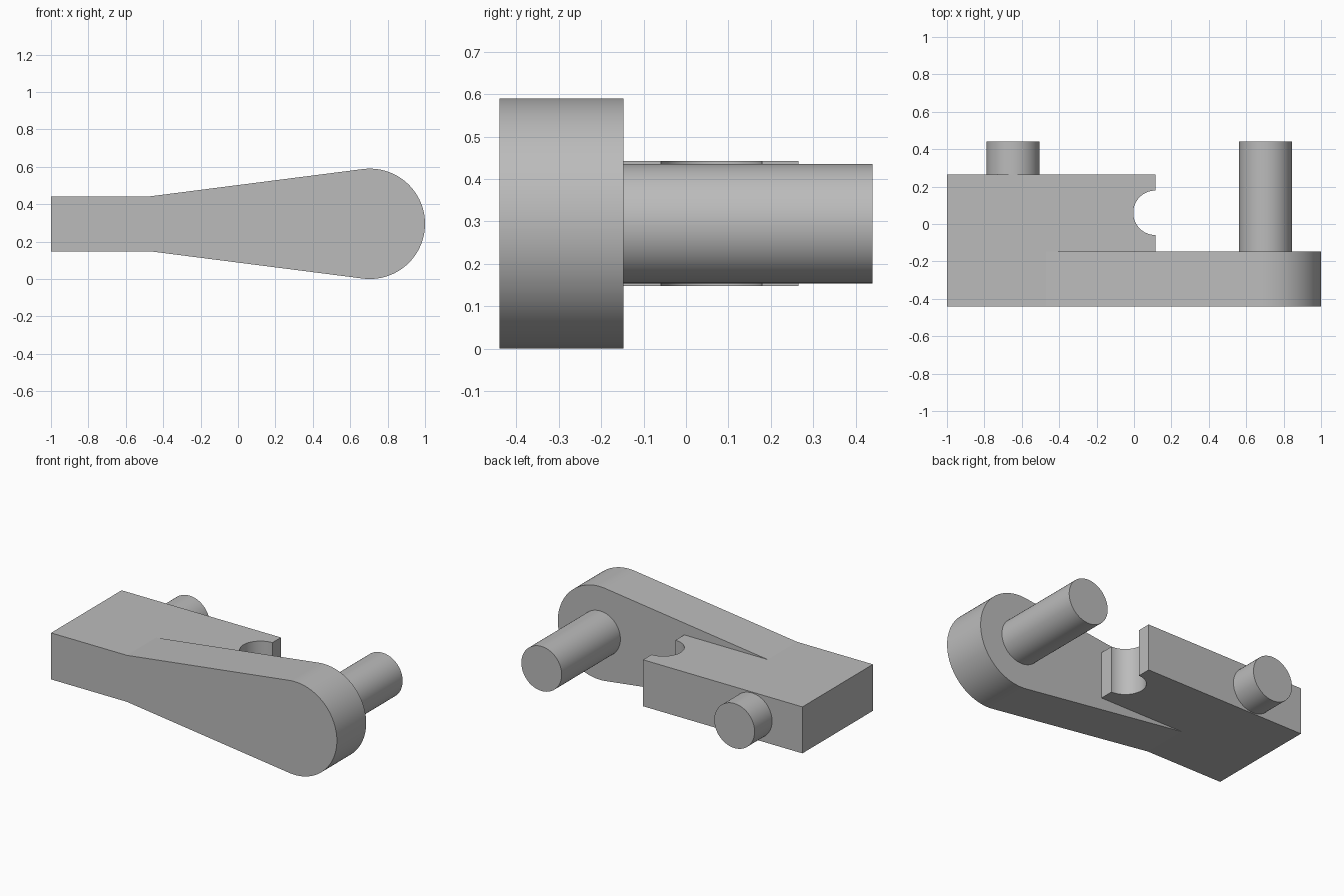
import bpy, bmesh, math
from mathutils import Vector

cube = bpy.data.objects.get("Cube")
if cube:
    bpy.data.objects.remove(cube, do_unlink=True)

grey = bpy.data.materials.new("plain grey")
grey.use_nodes = True
colour = (0.5, 0.5, 0.5, 1)
grey.diffuse_color = colour
grey.node_tree.nodes["Principled BSDF"].inputs["Base Color"].default_value = colour

MID = 0.295           # height of the centre line
HALF = 0.147          # half thickness of the block
FRONT, STEP, BACK, END = -0.44, -0.147, 0.265, 0.44


def arc(cx, cy, r, start, stop, steps):
    angles = [start + (stop - start) * i / steps for i in range(steps + 1)]
    return [(cx + r * math.cos(a), cy + r * math.sin(a)) for a in angles]


def extrude(name, outline, place, depth):
    """Extrude a flat outline; place maps its two coordinates into space."""
    bm = bmesh.new()
    face = bm.faces.new([bm.verts.new(place(*p)) for p in outline])
    new = bmesh.ops.extrude_face_region(bm, geom=[face])["geom"]
    verts = [v for v in new if isinstance(v, bmesh.types.BMVert)]
    bmesh.ops.translate(bm, vec=Vector(depth), verts=verts)
    bmesh.ops.recalc_face_normals(bm, faces=bm.faces)
    mesh = bpy.data.meshes.new(name)
    bm.to_mesh(mesh)
    bm.free()
    mesh.materials.append(grey)
    obj = bpy.data.objects.new(name, mesh)
    bpy.context.collection.objects.link(obj)
    return obj


def smooth(obj):
    bpy.ops.object.select_all(action="DESELECT")
    obj.select_set(True)
    bpy.context.view_layer.objects.active = obj
    bpy.ops.object.shade_smooth_by_angle(angle=math.radians(6))


# Lever arm: a straight shank widening tangentially into a round head
bend, head_x, head_r = -0.47, 0.705, 0.295
reach = head_x - bend
slope = math.asin(head_r / math.hypot(reach, HALF)) - math.atan2(HALF, reach)
tangent = math.pi / 2 + slope
outline = [(-1, MID + HALF), (-1, MID - HALF), (bend, MID - HALF)]
outline += arc(head_x, MID, head_r, -tangent, tangent, 52)
outline.append((bend, MID + HALF))
arm = extrude("lever_arm", outline, lambda x, z: (x, FRONT, z), (0, STEP - FRONT, 0))

# Side block with a half-round notch in its end
side_x = 0.115
outline = [(-1, BACK), (-1, STEP), (side_x, STEP)]
outline += arc(side_x, 0.06, 0.119, math.pi * 1.5, math.pi / 2, 48)
outline.append((side_x, BACK))
block = extrude("side_block", outline, lambda x, y: (x, y, MID - HALF), (0, 0, 2 * HALF))

# Fuse the block into the arm
union = arm.modifiers.new("fuse", "BOOLEAN")
union.operation = "UNION"
union.solver = "EXACT"
union.object = block
bpy.context.view_layer.objects.active = arm
bpy.ops.object.modifier_apply(modifier=union.name)
bpy.data.objects.remove(block, do_unlink=True)
arm.name = "lever_body"
smooth(arm)

# Two round pins pointing backwards
for name, x, start in (("short_pin", -0.647, BACK), ("long_pin", 0.703, STEP)):
    ring = arc(x, MID, 0.141, 0, 2 * math.pi, 96)[:-1]
    pin = extrude(name, ring, lambda u, z: (u, start, z), (0, END - start, 0))
    smooth(pin)
